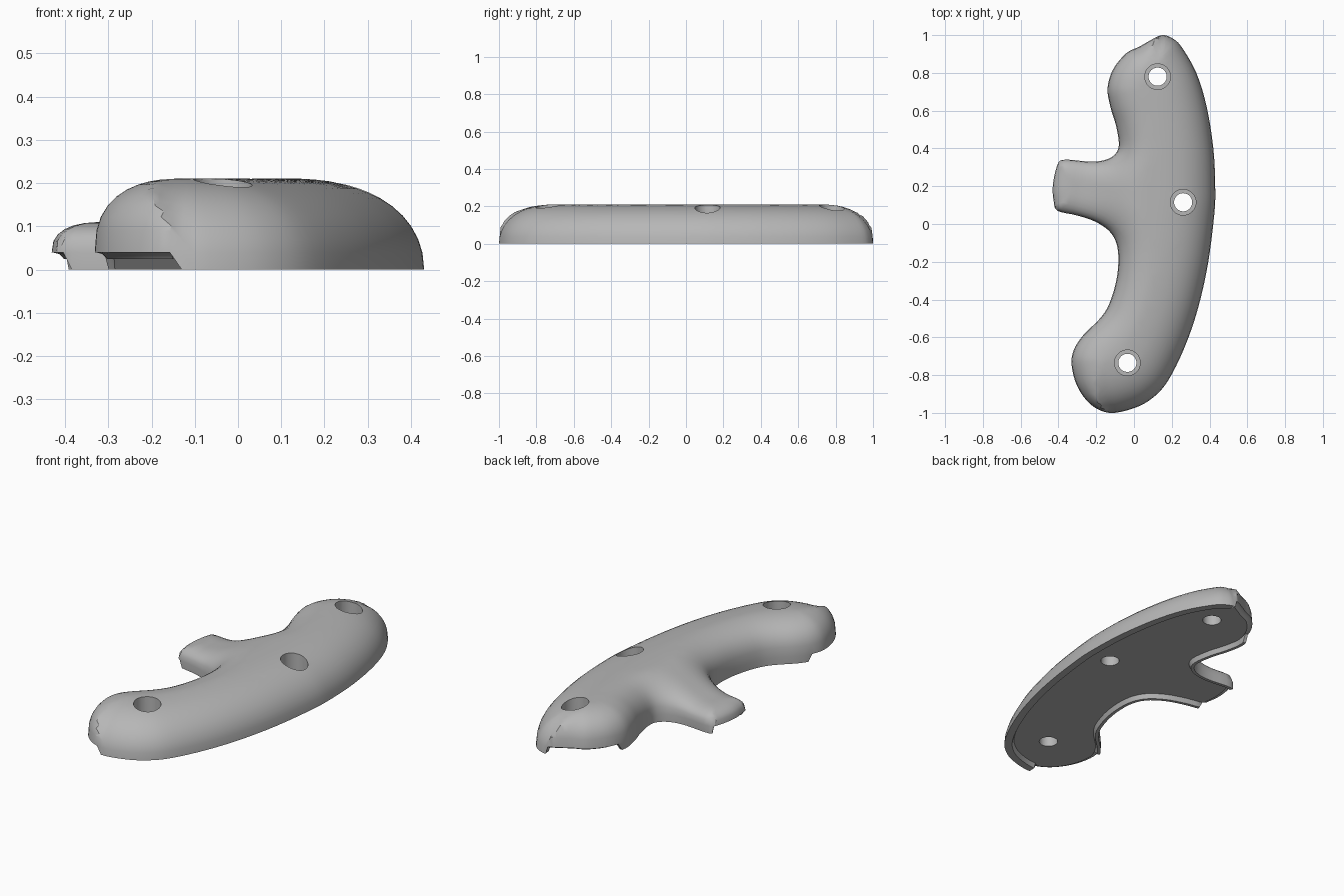
import bpy, bmesh, math
from mathutils import Vector
from mathutils.geometry import intersect_point_line, delaunay_2d_cdt

cube = bpy.data.objects.get("Cube")
if cube:
    bpy.data.objects.remove(cube, do_unlink=True)

# Plan outline: outer sweep first, then the inner side with the stem
OUTER = [(-.13, -1), (0, -.975), (.1, -.92), (.18, -.83), (.265, -.66), (.335, -.46),
         (.39, -.22), (.425, .05), (.43, .2), (.42, .4), (.385, .62), (.33, .8),
         (.25, .94), (.2, .985)]
INNER = [(.15, 1), (.1, .98), (.03, .94), (-.04, .905), (-.11, .82), (-.14, .72),
         (-.125, .62), (-.095, .52), (-.08, .42), (-.1, .37), (-.15, .34), (-.23, .33),
         (-.375, .34), (-.41, .3), (-.43, .2), (-.425, .12), (-.405, .07), (-.3, .045),
         (-.2, .01), (-.12, -.05), (-.085, -.14), (-.09, -.28), (-.13, -.42), (-.18, -.5),
         (-.27, -.59), (-.32, -.67), (-.33, -.75), (-.3, -.86), (-.23, -.955)]
HOLES = [(.125, .78), (.26, .115), (-.035, -.735)]
# Stretches of the inner outline where the bottom rim is left open
GAPS = [(0, 4.5), (12.4, 16), (24.7, 29)]
STEPS = 4
LIP = .04
CEILING = .025


def smooth_loop(points):
    """Closed Catmull-Rom curve through the points."""
    pts = [Vector(p) for p in points]
    out = []
    for i in range(len(pts)):
        a, b, c, d = (pts[(i + k) % len(pts)] for k in (-1, 0, 1, 2))
        for s in range(STEPS):
            t = s / STEPS
            out.append(.5 * (2 * b + (c - a) * t + (2 * a - 5 * b + 4 * c - d) * t ** 2
                             + (3 * b - a - 3 * c + d) * t ** 3))
    return out


loop = smooth_loop(OUTER + INNER)
count = len(loop)
split = len(OUTER) * STEPS
segments = [(loop[i], loop[(i + 1) % count]) for i in range(count)]


def inward(i):
    t = (loop[(i + 2) % count] - loop[i - 2]).normalized()
    return Vector((-t.y, t.x))


def distance(p, segs):
    best = 9.0
    for a, b in segs:
        q, t = intersect_point_line(p, a, b)
        q = a if t <= 0 else b if t >= 1 else Vector(q[:2])
        best = min(best, (p - q).length)
    return best


def inside(p):
    hit = False
    for a, b in segments:
        if (a.y > p.y) != (b.y > p.y):
            if p.x < a.x + (p.y - a.y) / (b.y - a.y) * (b.x - a.x):
                hit = not hit
    return hit


def dome(d, radius):
    """Superelliptic shoulder, rising from 0 to 1 over the radius."""
    return (1 - (1 - min(d / radius, 1)) ** 2.5) ** .4


def height(p):
    """Long outer shoulder meeting a rounder inner one, lower over the stem."""
    d_out = distance(p, segments[:split])
    d_in = distance(p, segments[split:])
    t = min(max((.05 - p.x) / .35, 0), 1)
    stem = t * t * (3 - 2 * t) * math.exp(-((p.y - .2) / .35) ** 4)
    top = .211 - .101 * stem
    inner = LIP + (top - LIP) * dome(d_in, .21 - .09 * stem)
    return min(.211 * dome(d_out, .33) ** 1.2, inner)


# Sample points: outline, inset rings, then a grid over the crown
samples = list(loop)
used = set()


def add_sample(p, cell):
    key = (round(p.x / cell), round(p.y / cell), cell)
    if key not in used:
        used.add(key)
        samples.append(p)


for d in (.004, .014, .03, .05, .075, .1, .125, .15, .175):
    for i in range(count):
        p = loop[i] + inward(i) * d
        if inside(p) and distance(p, segments) > d * .96:
            add_sample(p, .002 if d < .03 else .012)
for gx in range(-12, 13):
    for gy in range(-28, 29):
        p = Vector((gx, gy)) * .035
        if inside(p) and distance(p, segments) > .19:
            add_sample(p, .012)

flat, _, tris, origin, _, _ = delaunay_2d_cdt(
    samples, [(i, (i + 1) % count) for i in range(count)], [], 1, 1e-6)

# Domed upper surface
bm = bmesh.new()
verts = [bm.verts.new((p.x, p.y, height(p))) for p in flat]
rim = [None] * count
for v, sources in zip(verts, origin):
    for s in sources:
        if s < count:
            rim[s] = v
for f in tris:
    bm.faces.new([verts[i] for i in f])


def underside(i):
    """Inset and height of the skirt foot, rim inner edge and ceiling edge."""
    if i < split:
        return (.001, 0), (.04, 0), (.05, CEILING)
    place = (i - split) / STEPS
    if any(a <= place <= b for a, b in GAPS):
        return (.002, min(LIP, rim[i].co.z)), (.018, .036), (.028, CEILING)
    return (.001, 0), (.018, 0), (.028, CEILING)


# Hanging rim along the long sides, open at the ends, around a flat ceiling
ring = rim
for level in range(3):
    lower = []
    for i in range(count):
        inset, z = underside(i)[level]
        p = loop[i] + inward(i) * inset
        lower.append(bm.verts.new((p.x, p.y, z)))
    for i in range(count):
        j = (i + 1) % count
        bm.faces.new((ring[j], ring[i], lower[i], lower[j]))
    ring = lower
bm.faces.new(ring[::-1])
bmesh.ops.recalc_face_normals(bm, faces=bm.faces)
mesh = bpy.data.meshes.new("grip_body")
bm.to_mesh(mesh)
bm.free()
body = bpy.data.objects.new("grip_body", mesh)
bpy.context.collection.objects.link(body)

grey = bpy.data.materials.new("mid grey")
grey.use_nodes = True
grey.diffuse_color = (.47, .47, .47, 1)
grey.node_tree.nodes["Principled BSDF"].inputs["Base Color"].default_value = (.47, .47, .47, 1)
mesh.materials.append(grey)

# Counterbored screw holes
cutters = []
for x, y in HOLES:
    for radius, low in ((.048, -.1), (.068, .09)):
        bpy.ops.mesh.primitive_cylinder_add(vertices=40, radius=radius, depth=.5,
                                            location=(x, y, low + .25))
        cutter = bpy.context.object
        cutter.name = "hole_cutter"
        cutter.hide_render = True
        cutter.data.materials.append(grey)
        cutters.append(cutter)
        cut = body.modifiers.new("hole", 'BOOLEAN')
        cut.operation = 'DIFFERENCE'
        cut.solver = 'EXACT'
        cut.object = cutter

bpy.ops.object.select_all(action='DESELECT')
body.select_set(True)
bpy.context.view_layer.objects.active = body
for name in [m.name for m in body.modifiers]:
    bpy.ops.object.modifier_apply(modifier=name)
for cutter in cutters:
    bpy.data.objects.remove(cutter, do_unlink=True)
bpy.ops.object.shade_smooth_by_angle(angle=math.radians(35))
